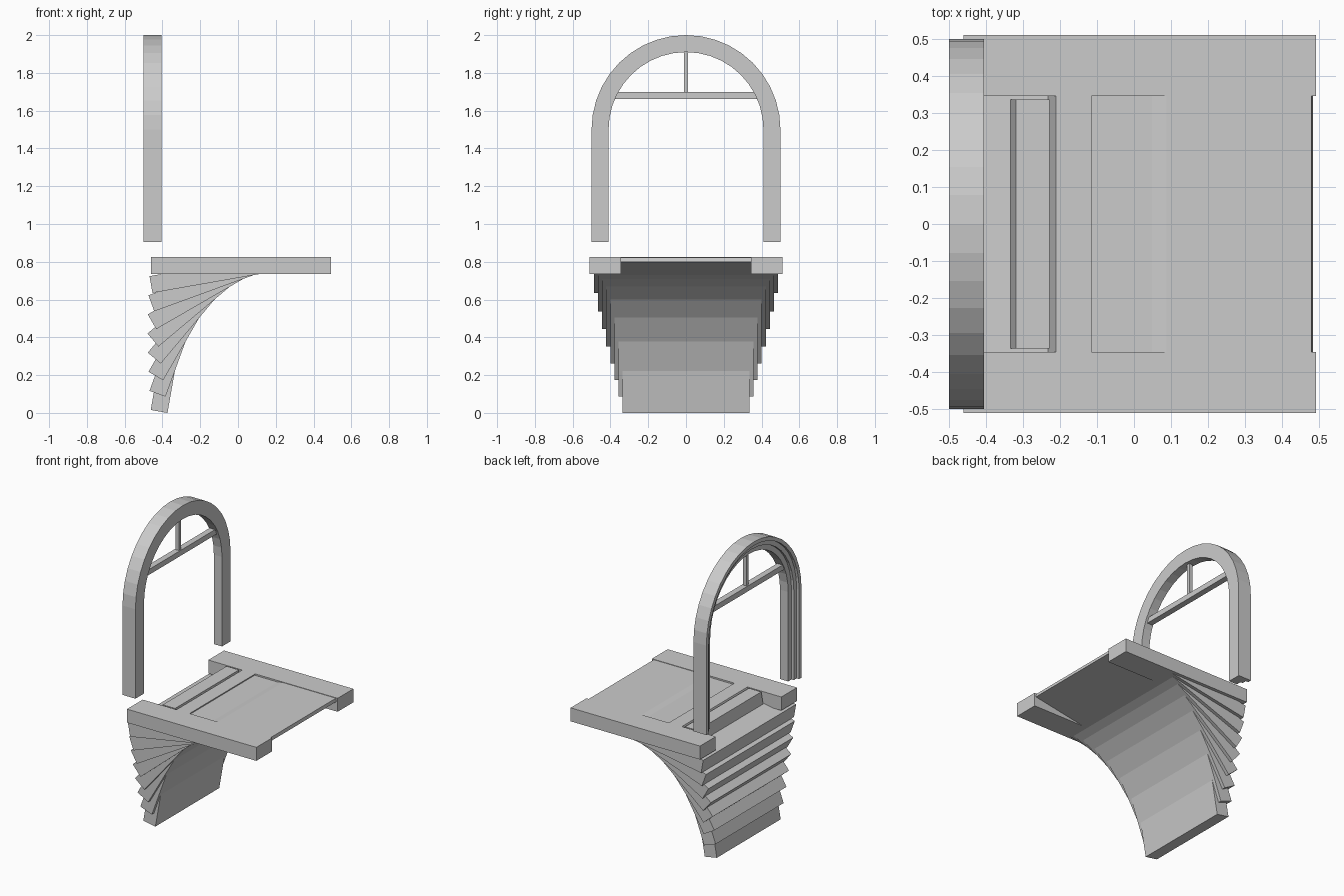
import bpy, bmesh
from math import sin, cos, pi, radians

if "Cube" in bpy.data.objects:
    bpy.data.objects.remove(bpy.data.objects["Cube"])


def finish(bm, name):
    bmesh.ops.recalc_face_normals(bm, faces=bm.faces)
    me = bpy.data.meshes.new(name)
    bm.to_mesh(me)
    bm.free()
    ob = bpy.data.objects.new(name, me)
    bpy.context.collection.objects.link(ob)
    return ob


def prism(name, pts, y0, y1, clip_z=None):
    """Extrude an xz outline from y0 to y1, optionally cut flat at clip_z."""
    bm = bmesh.new()
    a = [bm.verts.new((x, y0, z)) for x, z in pts]
    b = [bm.verts.new((x, y1, z)) for x, z in pts]
    n = len(pts)
    bm.faces.new(a)
    bm.faces.new(b[::-1])
    for i in range(n):
        j = (i + 1) % n
        bm.faces.new((a[i], a[j], b[j], b[i]))
    if clip_z is not None:
        bmesh.ops.bisect_plane(bm, geom=bm.verts[:] + bm.edges[:] + bm.faces[:],
                               plane_co=(0, 0, clip_z), plane_no=(0, 0, 1),
                               clear_outer=True)
        bmesh.ops.holes_fill(bm, edges=[e for e in bm.edges if e.is_boundary])
    return finish(bm, name)


def box(name, x0, x1, y0, y1, z0, z1):
    return prism(name, [(x0, z0), (x1, z0), (x1, z1), (x0, z1)], y0, y1)


# Side bars of the platform
for side, s in (("left", -1), ("right", 1)):
    y0, y1 = sorted((s * 0.345, s * 0.51))
    box("platform_bar_" + side, -0.46, 0.492, y0, y1, 0.735, 0.825)

# Fanned slabs forming the curved support, each tilted ten degrees more
LENGTH, THICK = 0.95, 0.09
for k in range(1, 9):
    a = radians(10 * k)
    x = -0.462 - 0.017 * sin(pi * k / 8)
    z = 0.825 - 0.1012 * k
    dx, dz = LENGTH * cos(a), LENGTH * sin(a)
    nx, nz = THICK * sin(a), -THICK * cos(a)
    pts = [(x, z), (x + nx, z + nz), (x + nx + dx, z + nz + dz), (x + dx, z + dz)]
    half = 0.51 - 0.0218 * k
    top = 0.825 if k >= 7 else (0.822 if k == 1 else 0.815)
    prism("support_slab_%d" % k, pts, -half, half, top)

# Arched frame: stepped moulding profile (radius, x) swept along legs and arch
profile = [(0.50, -0.405), (0.50, -0.50), (0.475, -0.50), (0.475, -0.482),
           (0.445, -0.482), (0.445, -0.465), (0.41, -0.465), (0.41, -0.405)]
SEGS, SPRING, FOOT = 20, 1.5, 0.905
bm = bmesh.new()
rings = [[bm.verts.new((x, r, FOOT)) for r, x in profile]]
for i in range(SEGS + 1):
    t = pi * i / SEGS
    rings.append([bm.verts.new((x, r * cos(t), SPRING + r * sin(t))) for r, x in profile])
rings.append([bm.verts.new((x, -r, FOOT)) for r, x in profile])
for p, q in zip(rings, rings[1:]):
    for i in range(len(profile)):
        j = (i + 1) % len(profile)
        bm.faces.new((p[i], p[j], q[j], q[i]))
bm.faces.new(rings[0])
bm.faces.new(rings[-1][::-1])
finish(bm, "arched_frame")

# Window bars inside the arch
box("cross_bar", -0.46, -0.42, -0.39, 0.39, 1.662, 1.698)
box("centre_bar", -0.452, -0.428, -0.011, 0.011, 1.698, 1.912)
